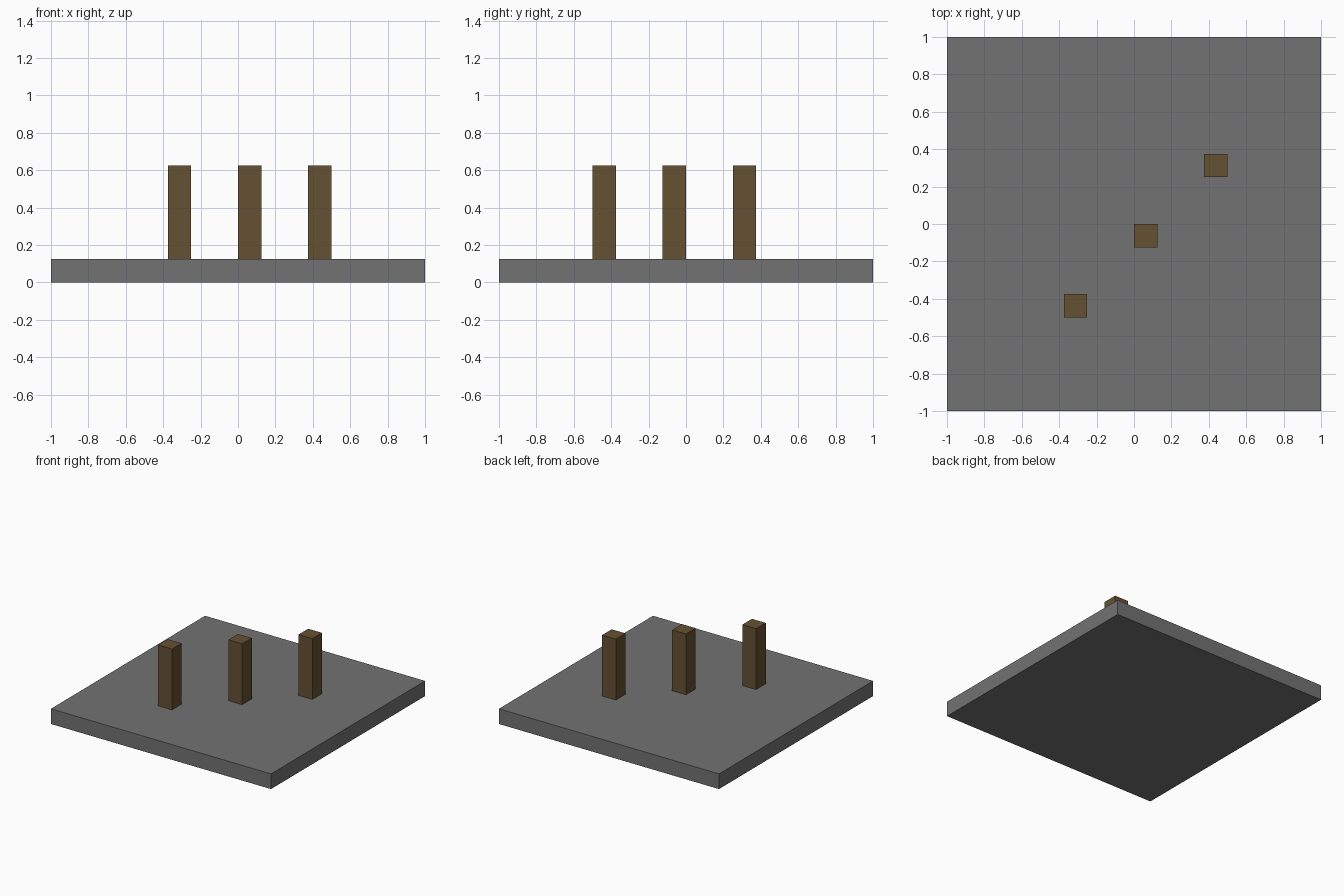
import bpy

if "Cube" in bpy.data.objects:
    bpy.data.objects.remove(bpy.data.objects["Cube"], do_unlink=True)


def make_material(name, rgb):
    mat = bpy.data.materials.new(name)
    mat.use_nodes = True
    color = (*rgb, 1.0)
    mat.diffuse_color = color
    mat.node_tree.nodes["Principled BSDF"].inputs["Base Color"].default_value = color
    return mat


def make_box(name, size, center, mat):
    bpy.ops.mesh.primitive_cube_add(size=1, location=center)
    box = bpy.context.object
    box.name = name
    box.scale = size
    bpy.ops.object.transform_apply(location=False, rotation=False, scale=True)
    box.data.materials.append(mat)
    return box


stone = make_material("stone_grey", (0.17, 0.17, 0.17))
wood = make_material("dark_wood", (0.133, 0.082, 0.033))

SLAB_HEIGHT = 0.125
POST_WIDTH = 0.125
POST_HEIGHT = 0.5
POST_SPACING = 0.375

# Square base slab
make_box("base_slab", (2, 2, SLAB_HEIGHT), (0, 0, SLAB_HEIGHT / 2), stone)

# Three square posts in a diagonal row
for name, step in (("front_post", -1), ("middle_post", 0), ("back_post", 1)):
    offset = step * POST_SPACING
    make_box(name, (POST_WIDTH, POST_WIDTH, POST_HEIGHT),
             (offset + POST_WIDTH / 2, offset - POST_WIDTH / 2,
              SLAB_HEIGHT + POST_HEIGHT / 2), wood)
